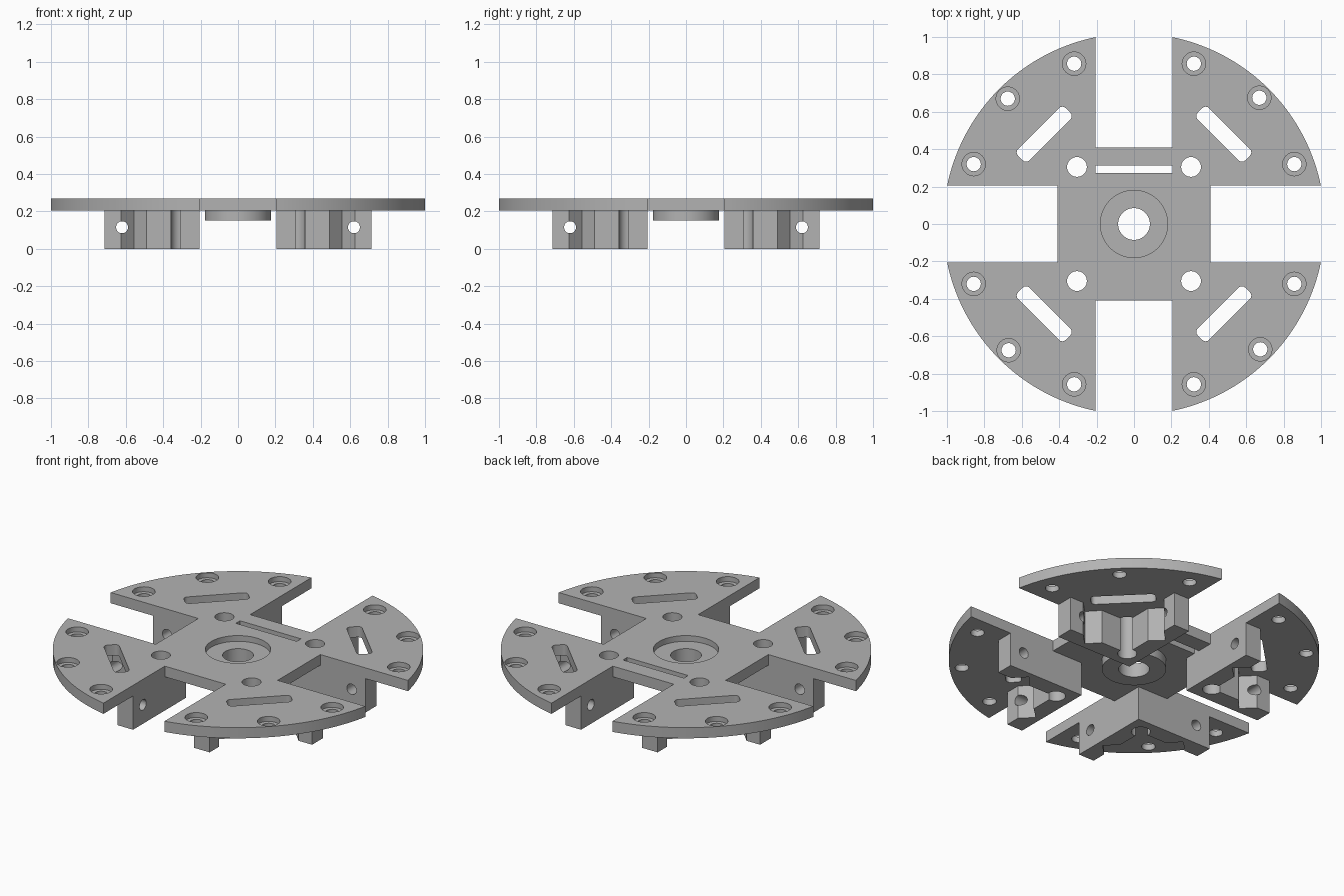
import bpy, bmesh, math
from mathutils import Matrix, Vector

default = bpy.data.objects.get("Cube")
if default:
    bpy.data.objects.remove(default, do_unlink=True)

grey = bpy.data.materials.new("grey_plastic")
grey.use_nodes = True
GREY = (0.45, 0.45, 0.45, 1)
grey.diffuse_color = GREY
grey.node_tree.nodes["Principled BSDF"].inputs["Base Color"].default_value = GREY

PLATE_BOTTOM, PLATE_TOP = 0.205, 0.27
SLOT = 0.205       # half width of the four edge slots
WALL = 0.31        # outer side of the bracket walls
QUARTERS = [i * math.pi / 2 for i in range(4)]


def finish(name, bm):
    bmesh.ops.recalc_face_normals(bm, faces=bm.faces[:])
    mesh = bpy.data.meshes.new(name)
    bm.to_mesh(mesh)
    bm.free()
    mesh.materials.append(grey)
    obj = bpy.data.objects.new(name, mesh)
    bpy.context.scene.collection.objects.link(obj)
    return obj


def prism(name, points, z0, z1):
    bm = bmesh.new()
    face = bm.faces.new([bm.verts.new((x, y, z0)) for x, y in points])
    new = bmesh.ops.extrude_face_region(bm, geom=[face])["geom"]
    verts = [v for v in new if isinstance(v, bmesh.types.BMVert)]
    bmesh.ops.translate(bm, verts=verts, vec=(0, 0, z1 - z0))
    return finish(name, bm)


def circle(x, y, r, n=32):
    steps = [2 * math.pi * i / n for i in range(n)]
    return [(x + r * math.cos(a), y + r * math.sin(a)) for a in steps]


def rounded_bar(x, y, length, width, r, angle):
    turn = Matrix.Rotation(angle, 2)
    points = []
    for k, (sx, sy) in enumerate([(1, 1), (-1, 1), (-1, -1), (1, -1)]):
        for i in range(5):
            a = k * math.pi / 2 + i * math.pi / 8
            p = turn @ Vector((sx * (length / 2 - r) + r * math.cos(a),
                               sy * (width / 2 - r) + r * math.sin(a)))
            points.append((x + p.x, y + p.y))
    return points


def rect(x0, x1, y0, y1):
    return [(x0, y0), (x1, y0), (x1, y1), (x0, y1)]


def spin(points, angle):
    turn = Matrix.Rotation(angle, 2)
    return [tuple(turn @ Vector(p)) for p in points]


def boolean(obj, other, operation="DIFFERENCE"):
    other.hide_render = True
    mod = obj.modifiers.new("cut", "BOOLEAN")
    mod.operation, mod.object, mod.solver = operation, other, "EXACT"
    bpy.context.view_layer.objects.active = obj
    bpy.ops.object.modifier_apply(modifier=mod.name)
    bpy.data.objects.remove(other, do_unlink=True)


def cut(obj, points, z0=-0.1, z1=0.5):
    boolean(obj, prism("cutter", points, z0, z1))


def smooth(obj):
    bpy.ops.object.select_all(action="DESELECT")
    obj.select_set(True)
    bpy.context.view_layer.objects.active = obj
    bpy.ops.object.shade_smooth_by_angle(angle=math.radians(30))


# Round plate with a hub underneath
plate = prism("plate", circle(0, 0, 1.02, 128), PLATE_BOTTOM, PLATE_TOP)
boolean(plate, prism("hub", circle(0, 0, 0.177, 64), 0.15, 0.22), "UNION")
cut(plate, circle(0, 0, 0.18, 64), 0.235)
cut(plate, circle(0, 0, 0.085, 48))

# Features repeated in each quarter: edge slot, diagonal slot, screw holes
SCREWS = [(0.32, 0.857), (0.67, 0.675), (0.857, 0.32)]
for angle in QUARTERS:
    cut(plate, spin(rect(0.41, 1.2, -SLOT, SLOT), angle))
    cut(plate, spin(rounded_bar(0.48, 0.48, 0.36, 0.086, 0.025, -math.pi / 4), angle))
    cut(plate, spin(circle(0.305, 0.305, 0.053), angle))
    for x, y in SCREWS:
        cut(plate, spin(circle(x, y, 0.0625), angle), 0.24)
        cut(plate, spin(circle(x, y, 0.038), angle))

# Single narrow slit near the back
cut(plate, rect(-SLOT, SLOT, 0.272, 0.312))
smooth(plate)

# L-shaped bracket with a notch in each arm
arm = [(0.715, SLOT), (0.715, WALL), (0.625, WALL), (0.555, 0.24), (0.49, WALL)]
outline = [(SLOT, SLOT)] + arm + [(WALL, WALL)] + [(y, x) for x, y in reversed(arm)]
bracket = prism("bracket_1", outline, 0, PLATE_BOTTOM)
cut(bracket, circle(0.305, 0.305, 0.053))
for axis in "XY":
    pin = prism("cutter", circle(0, 0, 0.032), -0.5, 0.5)
    if axis == "X":
        pin.data.transform(Matrix.Rotation(math.pi / 2, 4, "Y"))
        pin.location = (0.3, 0.62, 0.115)
    else:
        pin.data.transform(Matrix.Rotation(math.pi / 2, 4, "X"))
        pin.location = (0.62, 0.3, 0.115)
    boolean(bracket, pin)
smooth(bracket)

# The other three brackets
for i, angle in enumerate(QUARTERS[1:], 2):
    copy = bracket.copy()
    copy.name = f"bracket_{i}"
    copy.rotation_euler.z = angle
    bpy.context.scene.collection.objects.link(copy)
